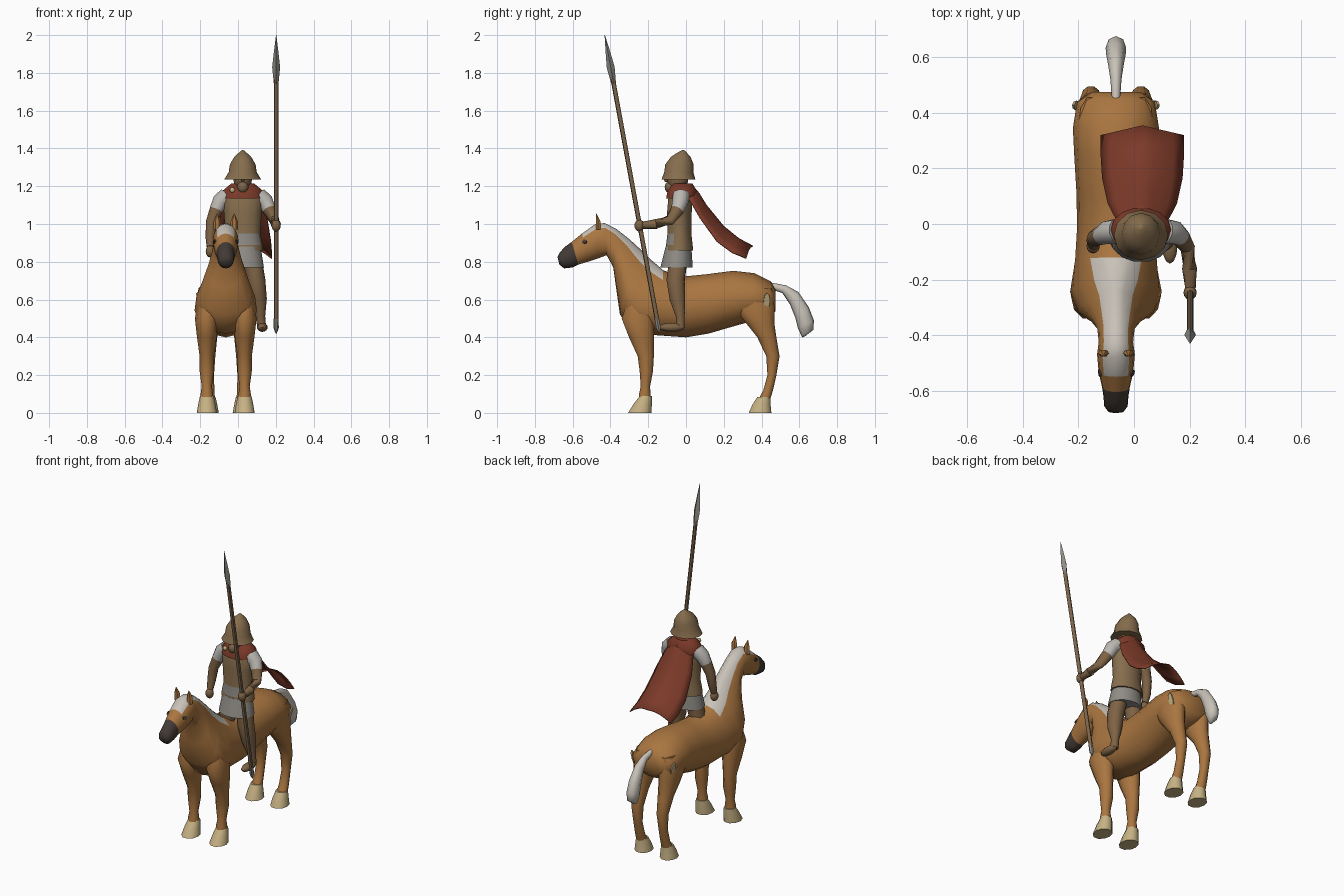
import bpy, bmesh, math
from mathutils import Vector

cube = bpy.data.objects.get("Cube")
if cube:
    bpy.data.objects.remove(cube, do_unlink=True)

HX = -0.065   # centre line of the horse
RX = 0.025    # centre line of the rider


def material(name, r, g, b):
    m = bpy.data.materials.new(name)
    m.use_nodes = True
    m.diffuse_color = (r, g, b, 1)
    bsdf = m.node_tree.nodes["Principled BSDF"]
    bsdf.inputs["Base Color"].default_value = (r, g, b, 1)
    bsdf.inputs["Roughness"].default_value = 0.9
    return m


COAT = material("palomino coat", 0.40, 0.18, 0.052)
MANE = material("pale mane", 0.58, 0.54, 0.48)
DARK = material("dark muzzle", 0.055, 0.042, 0.036)
HOOF = material("cream hoof", 0.56, 0.44, 0.23)
BRONZE = material("bronze leather", 0.24, 0.155, 0.075)
SKIN = material("tanned skin", 0.21, 0.125, 0.06)
CAPE = material("red cape", 0.20, 0.042, 0.022)
GREY = material("grey cloth", 0.28, 0.265, 0.24)
WOOD = material("spear wood", 0.20, 0.13, 0.07)
LINEN = material("white linen", 0.50, 0.48, 0.45)


def finish(bm, name, mats, angle=45):
    bmesh.ops.recalc_face_normals(bm, faces=bm.faces)
    mesh = bpy.data.meshes.new(name)
    bm.to_mesh(mesh)
    bm.free()
    for m in mats:
        mesh.materials.append(m)
    obj = bpy.data.objects.new(name, mesh)
    bpy.context.collection.objects.link(obj)
    bpy.ops.object.select_all(action="DESELECT")
    obj.select_set(True)
    bpy.context.view_layer.objects.active = obj
    bpy.ops.object.shade_smooth_by_angle(angle=math.radians(angle))
    return obj


def loft(name, rings, mats, sides=10, rule=None, angle=45):
    """Skin rings of (centre, side axis, up axis, taper) and cap both ends."""
    bm = bmesh.new()
    loops = []
    for c, u, v, taper in rings:
        loop = []
        for k in range(sides):
            t = math.tau * k / sides
            loop.append(bm.verts.new(c + u * math.cos(t) * (1 - taper * math.sin(t)) + v * math.sin(t)))
        loops.append(loop)
    for i in range(len(loops) - 1):
        for k in range(sides):
            n = (k + 1) % sides
            f = bm.faces.new((loops[i][k], loops[i][n], loops[i + 1][n], loops[i + 1][k]))
            f.material_index = rule(i, k) if rule else 0
    for i, loop in ((0, loops[0]), (len(loops) - 2, loops[-1])):
        f = bm.faces.new(loop)
        f.material_index = rule(i, 0) if rule else 0
    return finish(bm, name, mats, angle)


def upright(cx, rows):
    """Level rings from rows of (z, y, half width, half depth)."""
    return [(Vector((cx, y, z)), Vector((w, 0, 0)), Vector((0, d, 0)), 0) for z, y, w, d in rows]


def spine(cx, rows):
    """Rings from rows of (top y, top z, bottom y, bottom z, half width, taper)."""
    out = []
    for ty, tz, by, bz, w, taper in rows:
        top, low = Vector((cx, ty, tz)), Vector((cx, by, bz))
        out.append(((top + low) / 2, Vector((w, 0, 0)), (top - low) / 2, taper))
    return out


def tube(points):
    """Round rings across a path of (x, y, z, radius)."""
    pts = [Vector(p[:3]) for p in points]
    out = []
    for i, p in enumerate(pts):
        d = (pts[min(i + 1, len(pts) - 1)] - pts[max(i - 1, 0)]).normalized()
        u = d.cross(Vector((0, 1, 0.3))).normalized()
        out.append((p, u * points[i][3], d.cross(u) * points[i][3], 0))
    return out


def ball(name, centre, size, mat):
    bm = bmesh.new()
    bmesh.ops.create_uvsphere(bm, u_segments=12, v_segments=8, radius=1)
    for v in bm.verts:
        v.co = Vector(centre) + Vector(a * b for a, b in zip(v.co, size))
    return finish(bm, name, [mat])


def plate(name, target, point, half_y, half_z, mat):
    """Thin oval decal laid on the nearest surface of the target."""
    ok, loc, normal, face = target.closest_point_on_mesh(Vector(point))
    right = normal.cross(Vector((0, 0, 1))).normalized()
    up = right.cross(normal)
    rings = [(loc + normal * h, right * half_y, up * half_z, 0) for h in (-0.003, 0.005)]
    return loft(name, rings, [mat], 8)


# Horse body, neck and head
body_rows = [
    (.475, .65, .475, .54, .09, 0), (.45, .695, .43, .50, .14, 0),
    (.36, .74, .33, .48, .155, 0), (.25, .752, .24, .455, .15, 0),
    (.10, .733, .12, .42, .142, 0), (-.03, .72, 0, .40, .14, 0),
    (-.12, .755, -.14, .41, .147, .15), (-.19, .815, -.27, .42, .155, .4),
    (-.24, .865, -.35, .52, .125, .45), (-.30, .92, -.37, .66, .09, .25),
    (-.37, .975, -.385, .77, .067, .1), (-.43, 1.005, -.42, .835, .062, 0),
    (-.48, 1.0, -.46, .82, .068, 0), (-.55, .95, -.52, .80, .062, 0),
    (-.605, .905, -.57, .785, .05, 0), (-.64, .88, -.60, .77, .045, 0),
    (-.668, .85, -.645, .765, .042, 0), (-.68, .825, -.67, .785, .028, 0)]


def coat_rule(i, k):
    if i >= 14:
        return 2
    return 1 if 6 <= i <= 12 and 2 <= k <= 5 else 0


horse = loft("horse_body", spine(HX, body_rows), [COAT, MANE, DARK], 16, coat_rule, 60)

# Tail
tail_rows = [(.45, .69, .45, .655, .015, 0), (.53, .675, .51, .635, .02, 0),
             (.595, .64, .55, .575, .028, 0), (.65, .56, .58, .50, .036, 0),
             (.677, .49, .592, .45, .037, 0), (.675, .44, .61, .41, .028, 0),
             (.63, .405, .615, .40, .008, 0)]
loft("tail", spine(HX, tail_rows), [MANE], 8, None, 60)

# Legs, hooves, ears, eyes and flank patches on both sides
front_leg = [(.60, -.24, .045, .07), (.50, -.255, .063, .09), (.40, -.235, .052, .07),
             (.30, -.213, .038, .045), (.22, -.21, .038, .037), (.14, -.215, .027, .026),
             (.10, -.218, .033, .032), (.06, -.22, .033, .033)]
hind_leg = [(.66, .36, .045, .10), (.55, .365, .062, .11), (.47, .395, .055, .077),
            (.40, .428, .045, .053), (.30, .46, .035, .037), (.20, .455, .028, .025),
            (.12, .435, .03, .027), (.06, .41, .034, .034)]
front_hoof = [(.09, -.212, .036, .034), (.05, -.228, .045, .05), (0, -.245, .053, .065)]
hind_hoof = [(.085, .412, .036, .036), (.045, .40, .045, .05), (0, .392, .053, .063)]
for side, s in (("left", 1), ("right", -1)):
    loft(side + "_front_leg", upright(HX + s * .1, front_leg), [COAT], 10, None, 60)
    loft(side + "_hind_leg", upright(HX + s * .09, hind_leg), [COAT], 10, None, 60)
    loft(side + "_front_hoof", upright(HX + s * .1, front_hoof), [HOOF])
    loft(side + "_hind_hoof", upright(HX + s * .09, hind_hoof), [HOOF])
    ear = [(.97, -.465, .02, .014), (1.015, -.465, .019, .014), (1.055, -.475, .002, .002)]
    loft(side + "_ear", upright(HX + s * .045, ear), [COAT], 6)
    plate(side + "_eye", horse, (HX + s * .1, -.545, .915), .013, .011, DARK)
    plate(side + "_flank_patch", horse, (HX + s * .2, .435, .575), .017, .045, HOOF)

# Rider torso with grey front band, and skirt
torso = [(.86, -.035, .108, .075), (.89, -.035, .105, .072), (.95, -.035, .093, .065),
         (1.06, -.035, .10, .067), (1.14, -.03, .11, .065), (1.19, -.025, .085, .055),
         (1.22, -.03, .035, .035)]
loft("torso", upright(RX, torso), [BRONZE, GREY], 14,
     lambda i, k: 1 if i == 1 and 8 <= k <= 12 else 0)
skirt = [(.88, -.04, .095, .07), (.77, -.05, .112, .088)]
loft("skirt", upright(RX, skirt), [GREY], 14)

# Rider legs and feet
for side, s in (("left", 1), ("right", -1)):
    path = [(RX + s * x, y, z, r) for x, y, z, r in (
        (.05, -.04, .82, .05), (.07, -.055, .70, .05), (.085, -.045, .60, .043),
        (.095, -.03, .51, .024), (.10, -.03, .45, .024))]
    loft(side + "_rider_leg", tube(path), [SKIN], 10, None, 60)
    ball(side + "_foot", (RX + s * .104, -.075, .453), (.028, .068, .024), SKIN)

# Arms: short linen sleeves, bare forearms, fists
left_arm = [(.11, -.025, 1.15, .045), (.145, -.03, 1.12, .043), (.165, -.045, 1.075, .036),
            (.192, -.085, 1.02, .028), (.20, -.16, 1.0, .027), (.203, -.23, .992, .02)]
right_arm = [(-.06, -.025, 1.15, .045), (-.095, -.03, 1.12, .043), (-.115, -.04, 1.075, .036),
             (-.14, -.05, 1.01, .03), (-.147, -.06, .93, .025), (-.147, -.075, .88, .019)]
for side, path, fist in (("left", left_arm, (.202, -.247, .992)),
                         ("right", right_arm, (-.147, -.08, .855))):
    loft(side + "_arm", tube(path), [LINEN, SKIN], 10, lambda i, k: int(i > 1), 60)
    ball(side + "_fist", fist, (.024, .026, .032), SKIN)

# Head, nose and flared helmet
ball("head", (RX, -.045, 1.245), (.05, .058, .075), SKIN)
ball("nose", (RX, -.105, 1.24), (.01, .013, .018), SKIN)
ball("beard", (RX, -.085, 1.195), (.03, .028, .032), WOOD)
helmet = [(1.235, -.04, .098, .09), (1.275, -.038, .074, .077), (1.315, -.035, .068, .075),
          (1.355, -.028, .045, .052), (1.38, -.02, .018, .022), (1.392, -.015, .003, .004)]
loft("helmet", upright(RX, helmet), [BRONZE], 12)

# Cape collar and clasp
collar = [(1.135, -.025, .112, .082), (1.175, -.02, .108, .08), (1.215, -.02, .06, .055)]
loft("cape_collar", upright(RX, collar), [CAPE], 14)
ball("clasp", (RX - .055, -.09, 1.18), (.014, .012, .014), HOOF)

# Flowing cape: each row is y, z, half width, sag at the sides
bm = bmesh.new()
rows = []
for y, z, w, sag in ((.035, 1.205, .085, .05), (.07, 1.165, .105, .06), (.11, 1.10, .125, .065),
                     (.20, .99, .145, .08), (.28, .925, .15, .075), (.355, .885, .15, .065)):
    us = [i / 4 for i in range(-4, 5)]
    rows.append([bm.verts.new((RX + .005 + w * u, y - .035 * abs(u), z - sag * u * u)) for u in us])
for a, b in zip(rows, rows[1:]):
    for i in range(8):
        bm.faces.new((a[i], a[i + 1], b[i + 1], b[i]))
cape = finish(bm, "cape", [CAPE], 60)
solid = cape.modifiers.new("thickness", "SOLIDIFY")
solid.thickness = 0.006


# Spear: shaft, butt spike and blade along one slanted line
def along(z, r):
    return (.202, -.14 - .29 * (z - .42) / 1.58, z, r)


loft("spear_shaft", tube([along(.47, .012), along(1.78, .012)]), [WOOD], 8)
loft("spear_butt", tube([along(.42, .003), along(.45, .014), along(.50, .013)]), [GREY], 6)
loft("spear_blade", tube([along(1.74, .012), along(1.77, .015), along(1.83, .021),
                          along(1.92, .011), along(2.0, .001)]), [GREY], 4)
